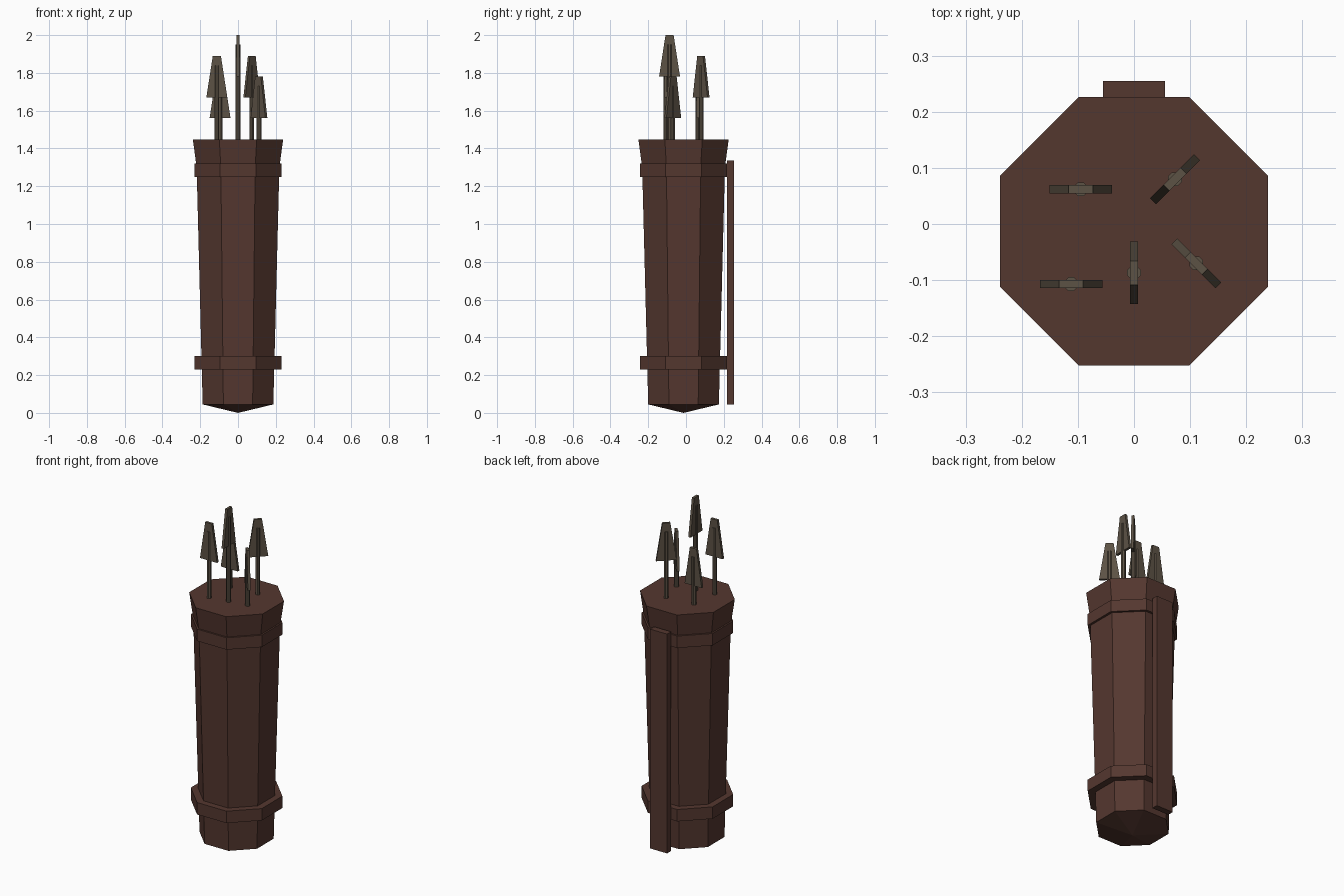
import bpy, bmesh, math
from mathutils import Matrix

if "Cube" in bpy.data.objects:
    bpy.data.objects.remove(bpy.data.objects["Cube"])

CY = -0.013            # quiver axis offset (strap sits behind)
SIDES = 8


def material(name, srgb):
    m = bpy.data.materials.new(name)
    lin = [((c / 255 + 0.055) / 1.055) ** 2.4 for c in srgb]
    m.diffuse_color = (*lin, 1)
    m.use_nodes = True
    m.node_tree.nodes["Principled BSDF"].inputs["Base Color"].default_value = m.diffuse_color
    return m


leather = material("dark brown leather", (84, 55, 47))
wood = material("grey brown wood", (92, 82, 69))


def finish(name, bm, mat):
    bmesh.ops.recalc_face_normals(bm, faces=bm.faces)
    me = bpy.data.meshes.new(name)
    bm.to_mesh(me)
    bm.free()
    me.materials.append(mat)
    ob = bpy.data.objects.new(name, me)
    bpy.context.collection.objects.link(ob)
    return ob


def lathe(name, profile, mat, closed=False):
    """Octagonal lathe; profile is (flat-to-centre distance, z)."""
    bm = bmesh.new()
    k = 1 / math.cos(math.pi / SIDES)
    rings = []
    for r, z in profile:
        if r == 0:
            rings.append([bm.verts.new((0, CY, z))] * SIDES)
        else:
            ang = [(i + 0.5) * 2 * math.pi / SIDES for i in range(SIDES)]
            rings.append([bm.verts.new((r * k * math.cos(a), CY + r * k * math.sin(a), z)) for a in ang])
    pairs = list(zip(rings, rings[1:]))
    if closed:
        pairs.append((rings[-1], rings[0]))
    for a, b in pairs:
        for i in range(SIDES):
            j = (i + 1) % SIDES
            bm.faces.new(list(dict.fromkeys((a[i], a[j], b[j], b[i]))))
    if not closed:
        bm.faces.new(rings[-1])
    return finish(name, bm, mat)


def tapered_slab(bm, w0, w1, t, z0, z1):
    """Flat plate of thickness t, width w0 at the bottom and w1 at the top."""
    front, back = [[bm.verts.new((x, y, z)) for x, z in
                    ((-w0 / 2, z0), (w0 / 2, z0), (w1 / 2, z1), (-w1 / 2, z1))]
                   for y in (-t / 2, t / 2)]
    bm.faces.new(front)
    bm.faces.new(back[::-1])
    for i in range(4):
        j = (i + 1) % 4
        bm.faces.new((front[i], back[i], back[j], front[j]))


# Quiver body with shallow pointed base and flared, closed mouth
lathe("quiver_body", [(0, 0.0), (0.187, 0.045), (0.219, 1.30), (0.239, 1.448)], leather)

# Reinforcing bands
for name, z0, z1, inner in (("lower_band", 0.23, 0.30, 0.185), ("upper_band", 1.25, 1.32, 0.21)):
    lathe(name, [(inner, z0), (0.231, z0), (0.231, z1), (inner, z1)], leather, closed=True)

# Back strap
bm = bmesh.new()
tapered_slab(bm, 0.11, 0.11, 0.037, 0.045, 1.335)
bmesh.ops.translate(bm, verts=bm.verts, vec=(0, 0.2365, 0))
finish("back_strap", bm, leather)

# Arrows: shaft plus flat tapered fletching (x, y, turn, top)
arrows = [(-0.095, 0.062, 0, 1.78), (0.073, 0.080, 45, 1.89), (0.111, -0.070, -45, 1.78),
          (0.0, -0.087, 90, 2.0), (-0.112, -0.107, 0, 1.89)]
for n, (x, y, turn, top) in enumerate(arrows, 1):
    place = Matrix.Translation((x, y, 0)) @ Matrix.Rotation(math.radians(turn), 4, 'Z')
    bm = bmesh.new()
    z0, z1 = 1.44, top - 0.05
    spin = Matrix.Rotation(math.radians(22.5), 4, 'Z')
    bmesh.ops.create_cone(bm, cap_ends=True, segments=8, radius1=0.0132, radius2=0.0132,
                          depth=z1 - z0, matrix=place @ Matrix.Translation((0, 0, (z0 + z1) / 2)) @ spin)
    finish(f"arrow_shaft_{n}", bm, wood)
    bm = bmesh.new()
    tapered_slab(bm, 0.111, 0.043, 0.015, top - 0.22, top)
    bm.transform(place)
    finish(f"arrow_fletching_{n}", bm, wood)
